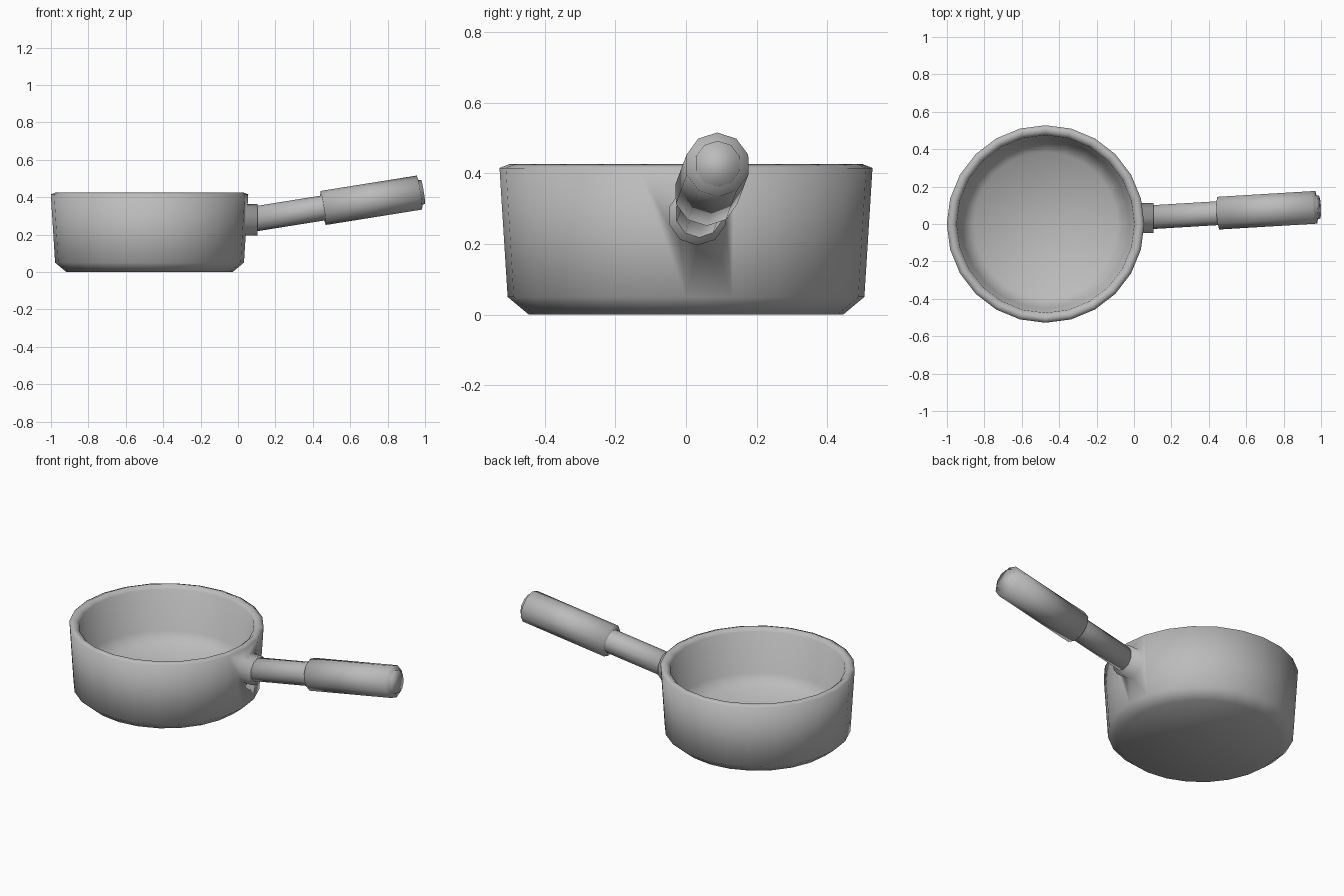
import bpy
import bmesh
import math
from mathutils import Vector

cube = bpy.data.objects.get("Cube")
if cube:
    bpy.data.objects.remove(cube, do_unlink=True)

metal = bpy.data.materials.new("grey metal")
metal.use_nodes = True
GREY = (0.5, 0.5, 0.5, 1)
metal.diffuse_color = GREY
metal.node_tree.nodes["Principled BSDF"].inputs["Base Color"].default_value = GREY


def lathe(name, start, axis, profile, sides):
    """Turn (radius, distance) pairs around an axis and cap both ends."""
    axis = Vector(axis).normalized()
    ref = Vector((0, 0, 1)) if abs(axis.z) < 0.9 else Vector((1, 0, 0))
    side = ref.cross(axis).normalized()
    up = axis.cross(side)
    turns = [2 * math.pi * i / sides for i in range(sides)]
    bm = bmesh.new()
    rings = [[bm.verts.new(Vector(start) + axis * d
                           + (up * math.cos(a) + side * math.sin(a)) * r)
              for a in turns] for r, d in profile]
    for low, high in zip(rings, rings[1:]):
        for i in range(sides):
            j = (i + 1) % sides
            bm.faces.new((low[i], low[j], high[j], high[i]))
    bm.faces.new(rings[0])
    bm.faces.new(rings[-1])
    bmesh.ops.recalc_face_normals(bm, faces=bm.faces)
    for face in bm.faces:
        face.smooth = True
    mesh = bpy.data.meshes.new(name)
    bm.to_mesh(mesh)
    bm.free()
    mesh.materials.append(metal)
    obj = bpy.data.objects.new(name, mesh)
    bpy.context.collection.objects.link(obj)
    return obj


# Pot: underside, chamfered foot, flared wall, rounded rim, bowl-shaped hollow
pot = lathe("pot", (-0.473, 0, 0), (0, 0, 1),
            [(0.445, 0), (0.505, 0.05), (0.528, 0.415), (0.5, 0.426),
             (0.475, 0.405), (0.45, 0.17), (0.385, 0.105)], 24)

# Socket for the handle, welded into the wall
socket = lathe("handle_socket", (0.015, 0.033, 0.28), (1, 0, 0),
               [(0.084, 0), (0.084, 0.09)], 10)
weld = pot.modifiers.new("weld_socket", "BOOLEAN")
weld.operation = "UNION"
weld.solver = "EXACT"
weld.object = socket
bpy.context.view_layer.objects.active = pot
bpy.ops.object.modifier_apply(modifier=weld.name)
bpy.data.objects.remove(socket, do_unlink=True)

# Handle: thin shaft stepping up to a thicker grip with a small end button,
# rising outward and drifting slightly to the back
lathe("handle", (0.085, 0.036, 0.283), (1, 0.06, 0.16),
      [(0.067, 0), (0.067, 0.37), (0.067, 0.375), (0.092, 0.375), (0.092, 0.898),
       (0.067, 0.903), (0.065, 0.918)], 10)
